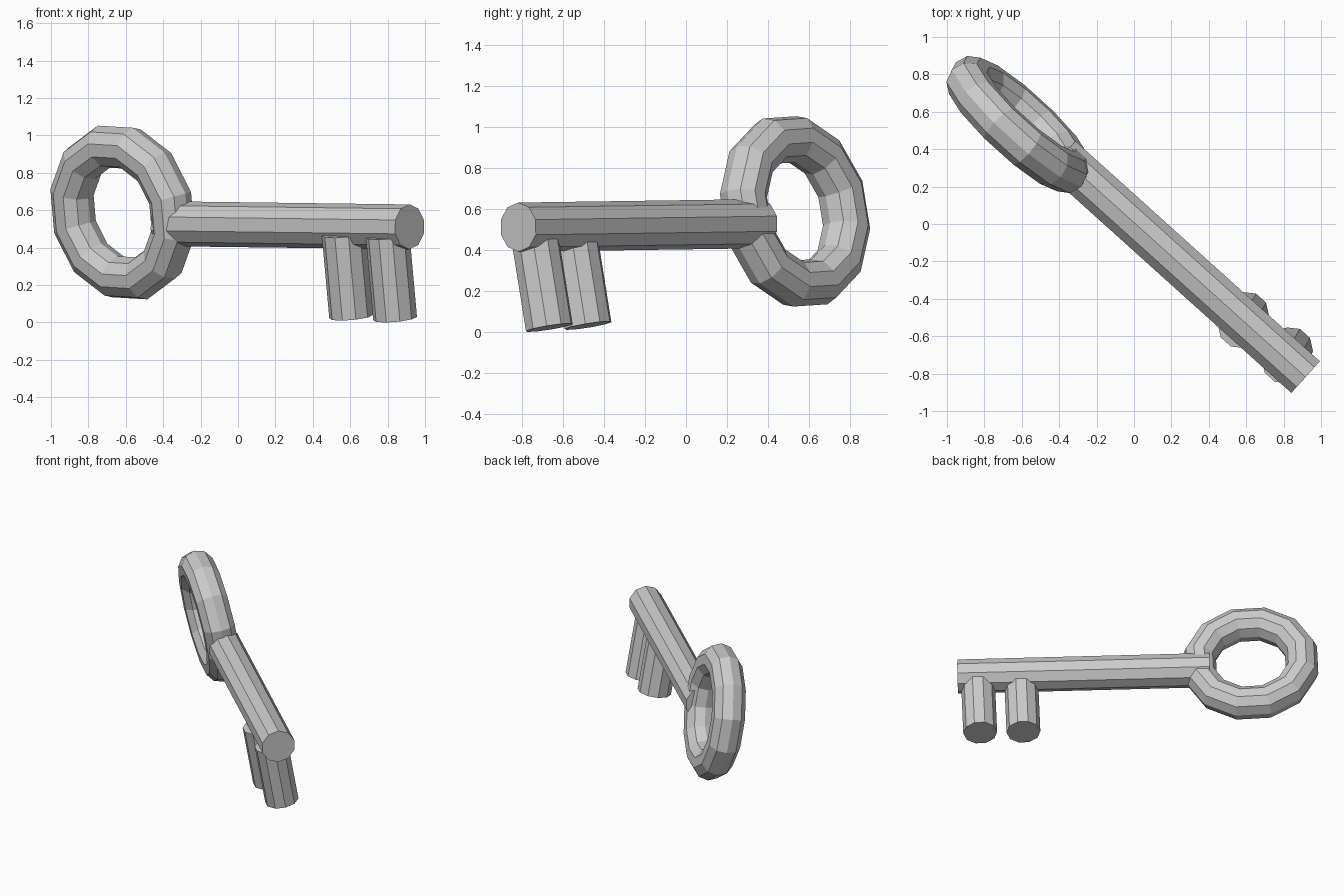
import bpy, bmesh, math
from mathutils import Vector, Matrix

if "Cube" in bpy.data.objects:
    bpy.data.objects.remove(bpy.data.objects["Cube"])


def add_object(name, bm):
    bmesh.ops.recalc_face_normals(bm, faces=bm.faces[:])
    me = bpy.data.meshes.new(name)
    bm.to_mesh(me)
    bm.free()
    ob = bpy.data.objects.new(name, me)
    bpy.context.collection.objects.link(ob)
    return ob


def rod(name, start, end, radius, ref, sides=10):
    """Capped cylinder between two points, one corner facing ref."""
    a, b = Vector(start), Vector(end)
    z = (b - a).normalized()
    x = Vector(ref)
    x = (x - z * x.dot(z)).normalized()
    frame = Matrix((x, z.cross(x), z)).transposed().to_4x4()
    bm = bmesh.new()
    bmesh.ops.create_cone(bm, cap_ends=True, segments=sides, radius1=radius,
                          radius2=radius, depth=(b - a).length)
    # put a corner on the local x axis
    v = bm.verts[:][0].co
    spin = Matrix.Rotation(-math.atan2(v.y, v.x), 4, 'Z')
    bm.transform(Matrix.Translation((a + b) / 2) @ frame @ spin)
    return add_object(name, bm)


def ring(name, centre, along, up, major, minor, segs=12, sides=10):
    """Faceted torus in the plane of along and up, flats on both axes."""
    c, x, y = Vector(centre), Vector(along).normalized(), Vector(up)
    y = (y - x * y.dot(x)).normalized()
    n = x.cross(y)
    bm = bmesh.new()
    loops = []
    for i in range(segs):
        t = 2 * math.pi * (i + 0.5) / segs
        out = x * math.cos(t) + y * math.sin(t)
        loop = []
        for j in range(sides):
            p = 2 * math.pi * j / sides
            loop.append(bm.verts.new(c + out * (major + minor * math.cos(p))
                                     + n * minor * math.sin(p)))
        loops.append(loop)
    for i in range(segs):
        l0, l1 = loops[i], loops[(i + 1) % segs]
        for j in range(sides):
            k = (j + 1) % sides
            bm.faces.new((l0[j], l1[j], l1[k], l0[k]))
    return add_object(name, bm)


up = Vector((-0.09, -0.16, 1)).normalized()
shaft_dir = Vector((0.743, -0.669, -0.012))

# Round handle
ring("key_bow", (-0.617, 0.532, 0.588), (0.743, -0.669, -0.045), up, 0.366, 0.117)

# Long shaft
rod("key_shaft", (-0.39, 0.359, 0.528), (0.917, -0.818, 0.511), 0.12, (0, 0, 1))

# Two teeth under the tip
for i, base in enumerate([(0.605, -0.478, 0.031), (0.84, -0.667, 0.021)]):
    base = Vector(base)
    rod(f"key_tooth_{i + 1}", base, base + up * 0.45, 0.118, shaft_dir)
